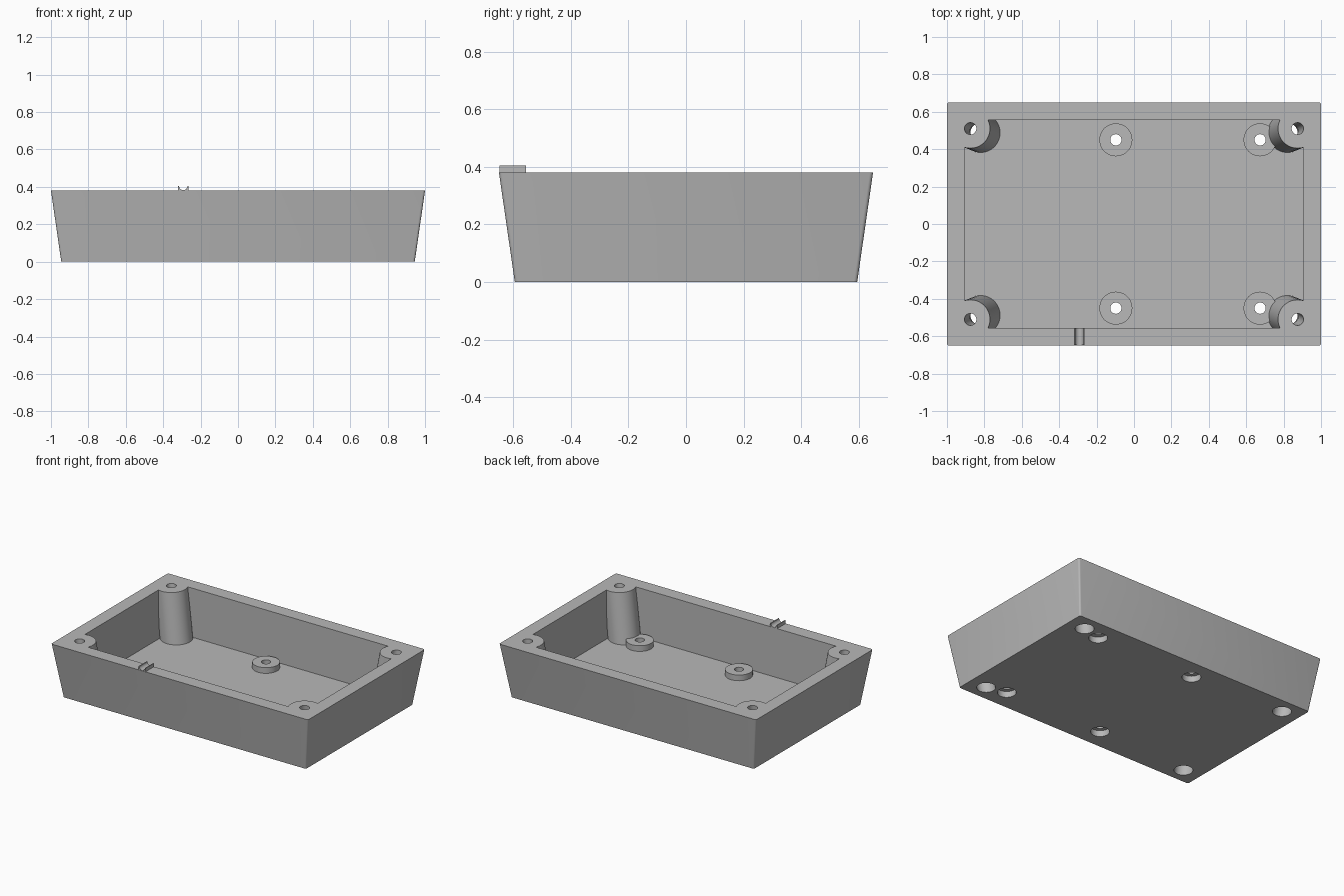
import bpy
import bmesh
import math
from mathutils import Vector

if "Cube" in bpy.data.objects:
    bpy.data.objects.remove(bpy.data.objects["Cube"], do_unlink=True)

HEIGHT = 0.38
FLOOR = 0.035
POST_TOP = Vector((0.875, 0.51))
POST_FOOT = Vector((0.815, 0.485))

grey = bpy.data.materials.new("plain grey")
grey.use_nodes = True
grey.diffuse_color = (0.48, 0.48, 0.48, 1)
grey.node_tree.nodes["Principled BSDF"].inputs["Base Color"].default_value = grey.diffuse_color


def make_object(name, bm):
    bmesh.ops.recalc_face_normals(bm, faces=bm.faces)
    mesh = bpy.data.meshes.new(name)
    bm.to_mesh(mesh)
    bm.free()
    mesh.materials.append(grey)
    obj = bpy.data.objects.new(name, mesh)
    bpy.context.collection.objects.link(obj)
    return obj


def box(name, low, high, z0, z1, rounding=0):
    """Box whose half sizes may differ between bottom and top."""
    bm = bmesh.new()
    bmesh.ops.create_cube(bm, size=2)
    for v in bm.verts:
        half = high if v.co.z > 0 else low
        v.co = (v.co.x * half[0], v.co.y * half[1], z1 if v.co.z > 0 else z0)
    if rounding:
        upright = [e for e in bm.edges if abs(e.verts[0].co.z - e.verts[1].co.z) > 0.1]
        bmesh.ops.bevel(bm, geom=upright, offset=rounding, segments=4,
                        affect='EDGES', profile=0.5)
    return make_object(name, bm)


def rod(name, radius, z0, z1, centre):
    """Round rod; centre(z) gives its axis, so it can lean."""
    bm = bmesh.new()
    bmesh.ops.create_cone(bm, cap_ends=True, segments=48, radius1=radius,
                          radius2=radius, depth=2)
    for v in bm.verts:
        z = z1 if v.co.z > 0 else z0
        c = centre(z)
        v.co = (v.co.x + c.x, v.co.y + c.y, z)
    return make_object(name, bm)


def cut(target, cutter):
    mod = target.modifiers.new("cut", 'BOOLEAN')
    mod.operation = 'DIFFERENCE'
    mod.solver = 'EXACT'
    mod.object = cutter
    bpy.context.view_layer.objects.active = target
    bpy.ops.object.modifier_apply(modifier=mod.name)
    bpy.data.objects.remove(cutter, do_unlink=True)


def leaning_axis(sx, sy):
    def centre(z):
        p = POST_FOOT.lerp(POST_TOP, z / HEIGHT)
        return Vector((p.x * sx, p.y * sy))
    return centre


corners = [leaning_axis(sx, sy) for sx in (-1, 1) for sy in (-1, 1)]
mounts = [lambda z, p=Vector((x, y)): p for x in (-0.097, 0.674) for y in (-0.45, 0.45)]

# Tapered shell and the space inside it
tray = box("tray", (0.945, 0.595), (1.0, 0.65), 0, HEIGHT, 0.012)
cavity = box("cavity", (0.905, 0.555), (0.905, 0.555), FLOOR, HEIGHT + 0.05)

# Leaning corner posts and low standoffs are left standing in the cavity
for axis in corners:
    cut(cavity, rod("post", 0.105, -0.02, HEIGHT + 0.1, axis))
for axis in mounts:
    cut(cavity, rod("standoff", 0.088, 0, FLOOR + 0.04, axis))
cut(tray, cavity)

# Screw holes with wide recesses from below
for axis in corners:
    cut(tray, rod("screw_hole", 0.032, 0.1, HEIGHT + 0.05, axis))
    cut(tray, rod("screw_recess", 0.06, -0.05, 0.19, axis))
for axis in mounts:
    cut(tray, rod("mount_hole", 0.03, 0.02, 0.2, axis))
    cut(tray, rod("mount_recess", 0.06, -0.05, 0.042, axis))

# Grooved cable rest on the front rim
bm = bmesh.new()
half, groove, top, mid = 0.028, 0.022, 0.404, -0.293
outline = [(-half, top), (-half, HEIGHT - 0.01), (half, HEIGHT - 0.01), (half, top)]
for i in range(17):
    a = math.pi * i / 16
    outline.append((groove * math.cos(a), top - groove * math.sin(a)))
face = bm.faces.new([bm.verts.new((mid + x, -0.648, z)) for x, z in outline])
swept = bmesh.ops.extrude_face_region(bm, geom=[face])
bmesh.ops.translate(bm, vec=(0, 0.092, 0),
                    verts=[v for v in swept["geom"] if isinstance(v, bmesh.types.BMVert)])
cable_rest = make_object("cable_rest", bm)

# Smooth round surfaces, crisp edges
bpy.ops.object.select_all(action='DESELECT')
for obj in (tray, cable_rest):
    obj.select_set(True)
bpy.context.view_layer.objects.active = tray
bpy.ops.object.shade_smooth_by_angle(angle=math.radians(30))
